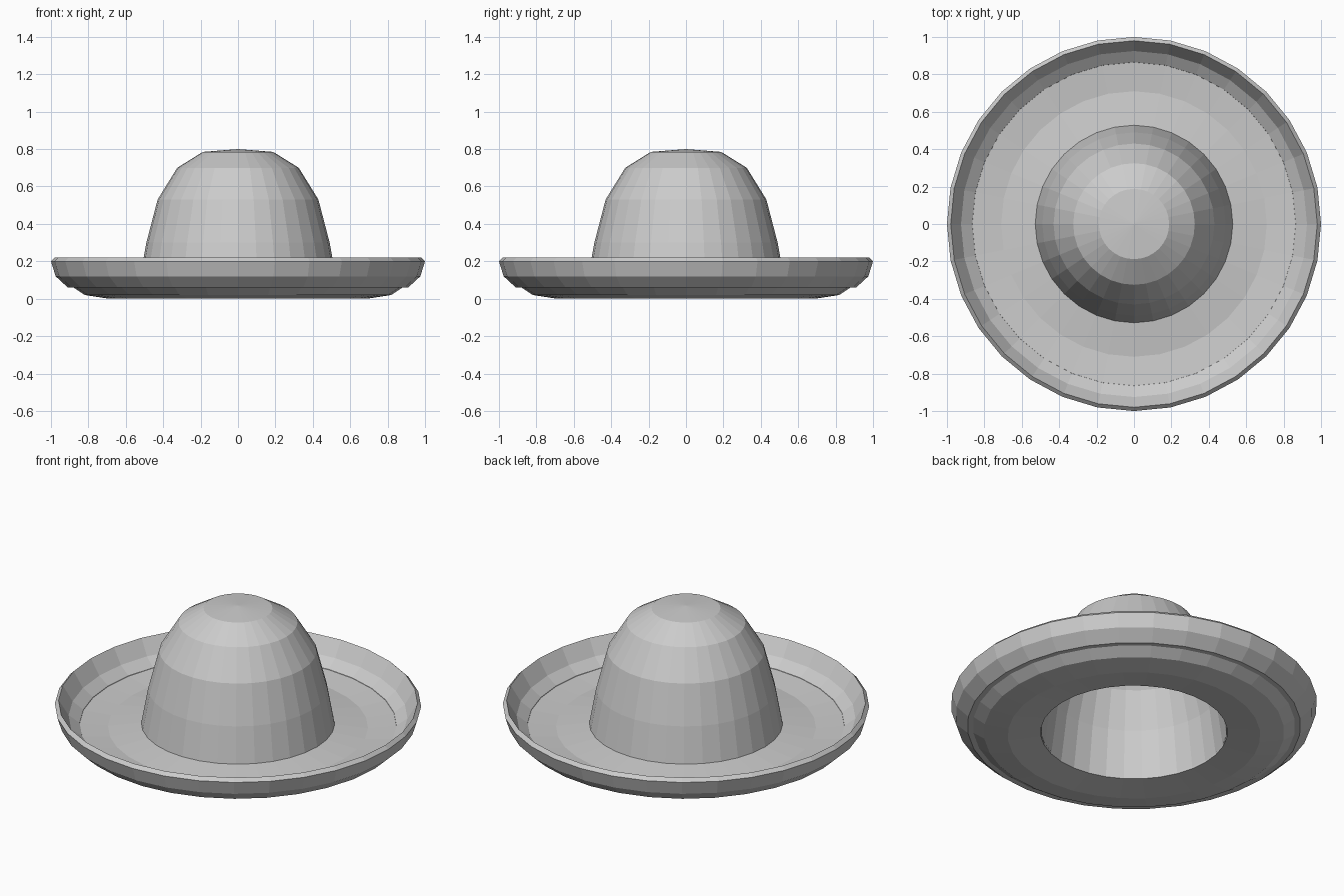
import bpy, bmesh, math

if "Cube" in bpy.data.objects:
    bpy.data.objects.remove(bpy.data.objects["Cube"])

SIDES = 32

felt = bpy.data.materials.new("grey_felt")
felt.diffuse_color = (0.6, 0.6, 0.6, 1)
felt.use_nodes = True
felt.node_tree.nodes["Principled BSDF"].inputs["Base Color"].default_value = felt.diffuse_color


def lathe(name, profile, closed=True):
    """Turn (radius, height) points around z; radius 0 becomes a pole."""
    bm = bmesh.new()
    rings = []
    for r, z in profile:
        if r == 0:
            rings.append([bm.verts.new((0, 0, z))] * SIDES)
        else:
            rings.append([bm.verts.new((r * math.cos(2 * math.pi * i / SIDES),
                                        r * math.sin(2 * math.pi * i / SIDES), z))
                          for i in range(SIDES)])
    pairs = list(zip(rings, rings[1:]))
    if closed:
        pairs.append((rings[-1], rings[0]))
    for a, b in pairs:
        if a[0] is a[1] and b[0] is b[1]:
            continue
        for i in range(SIDES):
            j = (i + 1) % SIDES
            corners = list(dict.fromkeys([a[i], a[j], b[j], b[i]]))
            bm.faces.new(corners)
    bmesh.ops.recalc_face_normals(bm, faces=bm.faces)
    mesh = bpy.data.meshes.new(name)
    bm.to_mesh(mesh)
    bm.free()
    mesh.materials.append(felt)
    obj = bpy.data.objects.new(name, mesh)
    bpy.context.collection.objects.link(obj)
    return obj


# Brim: thick, slightly dished ring with the head opening
lathe("brim", [(0.51, 0.02), (0.69, 0.0), (0.82, 0.02), (0.88, 0.06),
               (0.87, 0.083), (0.71, 0.068), (0.515, 0.092)])

# Upturned rim around the brim
lathe("upturned_rim", [(0.86, 0.06), (0.91, 0.06), (0.975, 0.12), (1.0, 0.20),
                       (0.98, 0.22), (0.925, 0.13), (0.865, 0.085)])

# Crown: outer dome and hollow inside
lathe("crown", [(0.0, 0.80), (0.188, 0.785), (0.325, 0.70), (0.43, 0.53),
                (0.49, 0.30), (0.53, 0.08), (0.508, 0.03),
                (0.47, 0.30), (0.41, 0.52), (0.31, 0.68), (0.18, 0.765),
                (0.0, 0.78)], closed=False)
